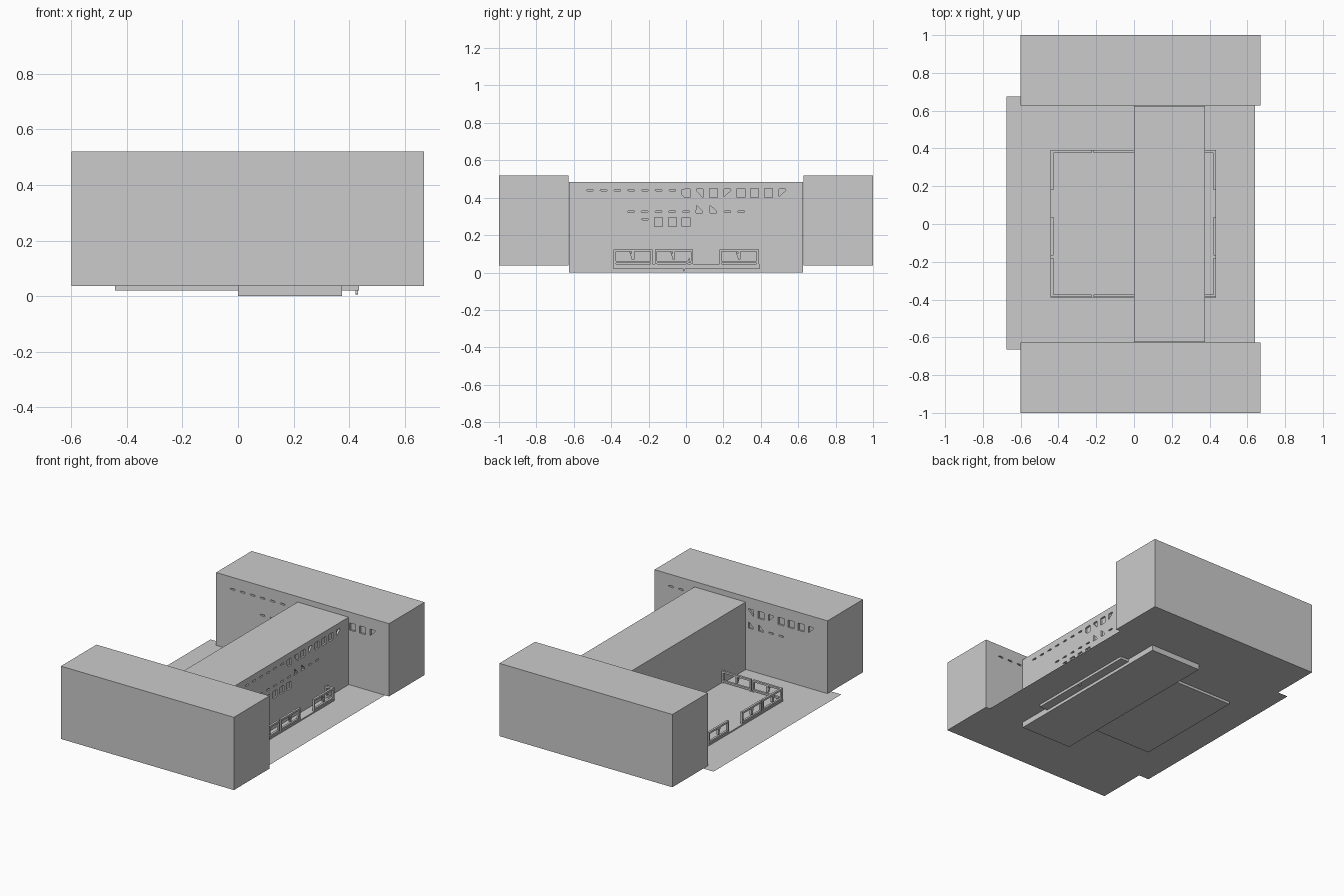
import bpy, bmesh, math
from mathutils import Matrix, Vector

cube = bpy.data.objects.get("Cube")
if cube:
    bpy.data.objects.remove(cube)

grey = bpy.data.materials.new("plain grey")
grey.use_nodes = True
grey.diffuse_color = (0.6, 0.6, 0.6, 1)
grey.node_tree.nodes["Principled BSDF"].inputs["Base Color"].default_value = (0.6, 0.6, 0.6, 1)


def add_object(name, bm):
    mesh = bpy.data.meshes.new(name)
    bmesh.ops.recalc_face_normals(bm, faces=bm.faces)
    bm.to_mesh(mesh)
    bm.free()
    mesh.materials.append(grey)
    ob = bpy.data.objects.new(name, mesh)
    bpy.context.collection.objects.link(ob)
    return ob


def add_box(bm, lo, hi, matrix=Matrix()):
    lo, hi = Vector(lo), Vector(hi)
    scale = Matrix.Diagonal((hi - lo).to_4d())
    scale[3][3] = 1
    bmesh.ops.create_cube(bm, size=1, matrix=matrix @ Matrix.Translation((lo + hi) / 2) @ scale)


def box(name, lo, hi):
    bm = bmesh.new()
    add_box(bm, lo, hi)
    return add_object(name, bm)


def prism(bm, points, depth, matrix):
    """Extrude an upright outline both ways through the local y = 0 plane."""
    near, far = ([bm.verts.new(matrix @ Vector((u, y, z))) for u, z in points]
                 for y in (-depth, depth))
    bm.faces.new(near)
    bm.faces.new(far[::-1])
    for i in range(len(points)):
        j = (i + 1) % len(points)
        bm.faces.new((near[i], far[i], far[j], near[j]))


def facing(x, y, degrees):
    return Matrix.Translation((x, y, 0)) @ Matrix.Rotation(math.radians(degrees), 4, "Z")


# Window outlines: s square, c clipped square, d / u triangles, - slit
SHAPES = {
    "s": [(-.021, -.024), (.021, -.024), (.021, .024), (-.021, .024)],
    "c": [(-.004, -.024), (.022, -.024), (.022, .024), (-.022, .02), (-.022, -.008)],
    "d": [(.018, -.024), (.018, .022), (-.018, .022), (-.018, .016)],
    "b": [(-.018, -.02), (.02, .016), (.018, .022), (-.018, .022)],
    "u": [(-.018, -.008), (.018, -.008), (.014, .006), (-.016, .034)],
    "-": [(-.019, .014), (.014, .01), (.019, .014), (.016, .021), (-.012, .021)],
}
# Each row: first position, height, window letters
ROWS = [(-.515, .424, "-------cdsbsssb"), (-.295, .31, "-----"),
        (.072, .325, "uu"), (.22, .31, "--"), (-.22, .269, "-sss")]
PITCH = .0735


def cut_windows(wall, matrix):
    bm = bmesh.new()
    for start, height, letters in ROWS:
        for i, letter in enumerate(letters):
            outline = [(start + i * PITCH + u, height + z) for u, z in SHAPES[letter]]
            prism(bm, outline, .012, matrix)
    cutter = add_object("window_cutter", bm)
    cutter.hide_render = True
    mod = wall.modifiers.new("windows", "BOOLEAN")
    mod.object = cutter
    mod.operation = "DIFFERENCE"
    mod.solver = "EXACT"
    graph = bpy.context.evaluated_depsgraph_get()
    cut_mesh = bpy.data.meshes.new_from_object(wall.evaluated_get(graph))
    wall.modifiers.clear()
    wall.data = cut_mesh
    bpy.data.objects.remove(cutter)


# Building blocks with recessed windows on the inner walls
front = box("front_block", (-.6, -1, .037), (.67, -.627, .52))
back = box("back_block", (-.6, .627, .037), (.67, 1, .52))
middle = box("middle_block", (0, -.625, 0), (.375, .625, .485))
cut_windows(front, facing(.035, -.627, 180))
cut_windows(back, facing(.035, .627, 0))
cut_windows(middle, facing(.375, 0, 90))

# Thin ground sheet
bm = bmesh.new()
bm.faces.new([bm.verts.new((x, y, .037)) for x, y in
              ((-.675, -.665), (.64, -.665), (.64, .675), (-.675, .675))])
add_object("ground_sheet", bm)

# Sunken terrace slab
box("terrace_slab", (-.442, -.388, .02), (.435, .392, .045))


def fence_panel(name, start, end, matrix):
    """Framed panel with a middle post and a broken brace."""
    bm = bmesh.new()
    t, bar = .007, .01
    mid = (start + end) / 2
    for z in (.05, .112):
        add_box(bm, (start, -t, z), (end, t, z + .012), matrix)
    for u in (start, end - bar):
        add_box(bm, (u, -t, .04), (u + bar, t, .124), matrix)
    if end - start > .1:
        add_box(bm, (mid - .007, -t, .07), (mid + .007, t, .124), matrix)
        prism(bm, [(mid - .007, .075), (mid + .007, .075), (mid - .007, .1), (mid - .02, .114)],
              t * .8, matrix)
    add_object(name, bm)


# Side fences with a gateway, then the end fences broken by the middle block
for side, x in (("left", .427), ("right", -.434)):
    for i, (start, end) in enumerate(((-.387, -.18), (-.166, .037), (.18, .389))):
        fence_panel(f"{side}_fence_{i + 1}", start, end, facing(x, 0, 90))
for side, y in (("front", -.38), ("back", .384)):
    for i, (start, end) in enumerate(((-.441, -.226), (-.215, .0), (.375, .434))):
        fence_panel(f"{side}_fence_{i + 1}", start, end, facing(0, y, 0))

# Loose stake hanging by the gateway
bm = bmesh.new()
prism(bm, [(-.018, .008), (-.01, .006), (.022, .075), (.014, .075)], .005, facing(.427, 0, 90))
add_object("loose_stake", bm)
